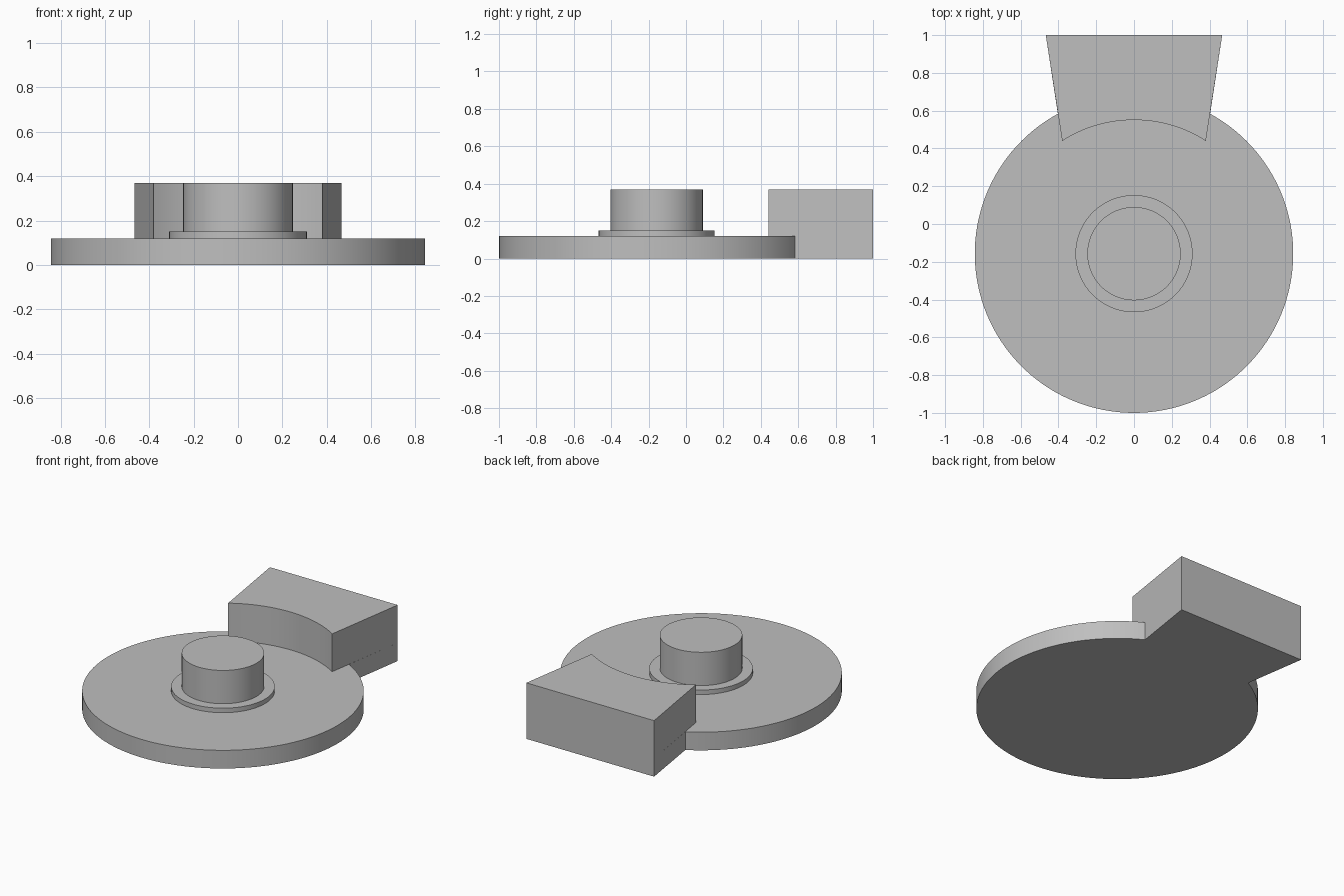
import bpy
import bmesh
from math import atan2, cos, sin, pi

default_cube = bpy.data.objects.get("Cube")
if default_cube:
    bpy.data.objects.remove(default_cube, do_unlink=True)

grey = bpy.data.materials.new("plain_grey")
grey.use_nodes = True
colour = (0.52, 0.52, 0.52, 1)
grey.diffuse_color = colour
grey.node_tree.nodes["Principled BSDF"].inputs["Base Color"].default_value = colour

# Shared layout: all round parts share the hub axis
AXIS_Y = -0.157
DISC_R = 0.843
DISC_TOP = 0.12
COLLAR_TOP = 0.15
TOP = 0.37
OUTER = (0.467, 1.0)   # back corner of the block
INNER = (0.38, 0.44)   # front corner of the block
JOIN = (0.403, 0.583)  # where the block side leaves the disc rim


def arc(radius, start, end, steps):
    """Points on a circle around the hub axis."""
    angles = [start + (end - start) * i / steps for i in range(steps + 1)]
    return [(radius * cos(a), AXIS_Y + radius * sin(a)) for a in angles]


def extrude(name, outline, bottom, top):
    """Solid prism from a counter-clockwise outline."""
    bm = bmesh.new()
    face = bm.faces.new([bm.verts.new((x, y, bottom)) for x, y in outline])
    result = bmesh.ops.extrude_face_region(bm, geom=[face], use_keep_orig=True)
    raised = [v for v in result["geom"] if isinstance(v, bmesh.types.BMVert)]
    bmesh.ops.translate(bm, verts=raised, vec=(0, 0, top - bottom))
    bmesh.ops.recalc_face_normals(bm, faces=bm.faces)
    mesh = bpy.data.meshes.new(name)
    bm.to_mesh(mesh)
    bm.free()
    mesh.materials.append(grey)
    obj = bpy.data.objects.new(name, mesh)
    bpy.context.collection.objects.link(obj)
    bpy.ops.object.select_all(action="DESELECT")
    obj.select_set(True)
    bpy.context.view_layer.objects.active = obj
    bpy.ops.object.shade_smooth_by_angle(angle=pi / 6)
    return obj


def mirrored(point):
    return (-point[0], point[1])


# Base plate: round disc with a flared tab at the back
join_angle = atan2(JOIN[1] - AXIS_Y, JOIN[0])
rim = arc(DISC_R, pi - join_angle, 2 * pi + join_angle, 112)
extrude("base_plate", rim + [OUTER, mirrored(OUTER)], 0, DISC_TOP)

# Raised block over the tab, its front hollowed around the hub
inner_angle = atan2(INNER[1] - AXIS_Y, INNER[0])
inner_radius = ((INNER[1] - AXIS_Y) ** 2 + INNER[0] ** 2) ** 0.5
hollow = arc(inner_radius, pi - inner_angle, inner_angle, 32)
extrude("back_block", hollow + [OUTER, mirrored(OUTER)], DISC_TOP, TOP)

# Collar and hub
extrude("collar", arc(0.31, 0, 2 * pi, 96)[:-1], DISC_TOP, COLLAR_TOP)
extrude("hub", arc(0.247, 0, 2 * pi, 96)[:-1], COLLAR_TOP, TOP)
